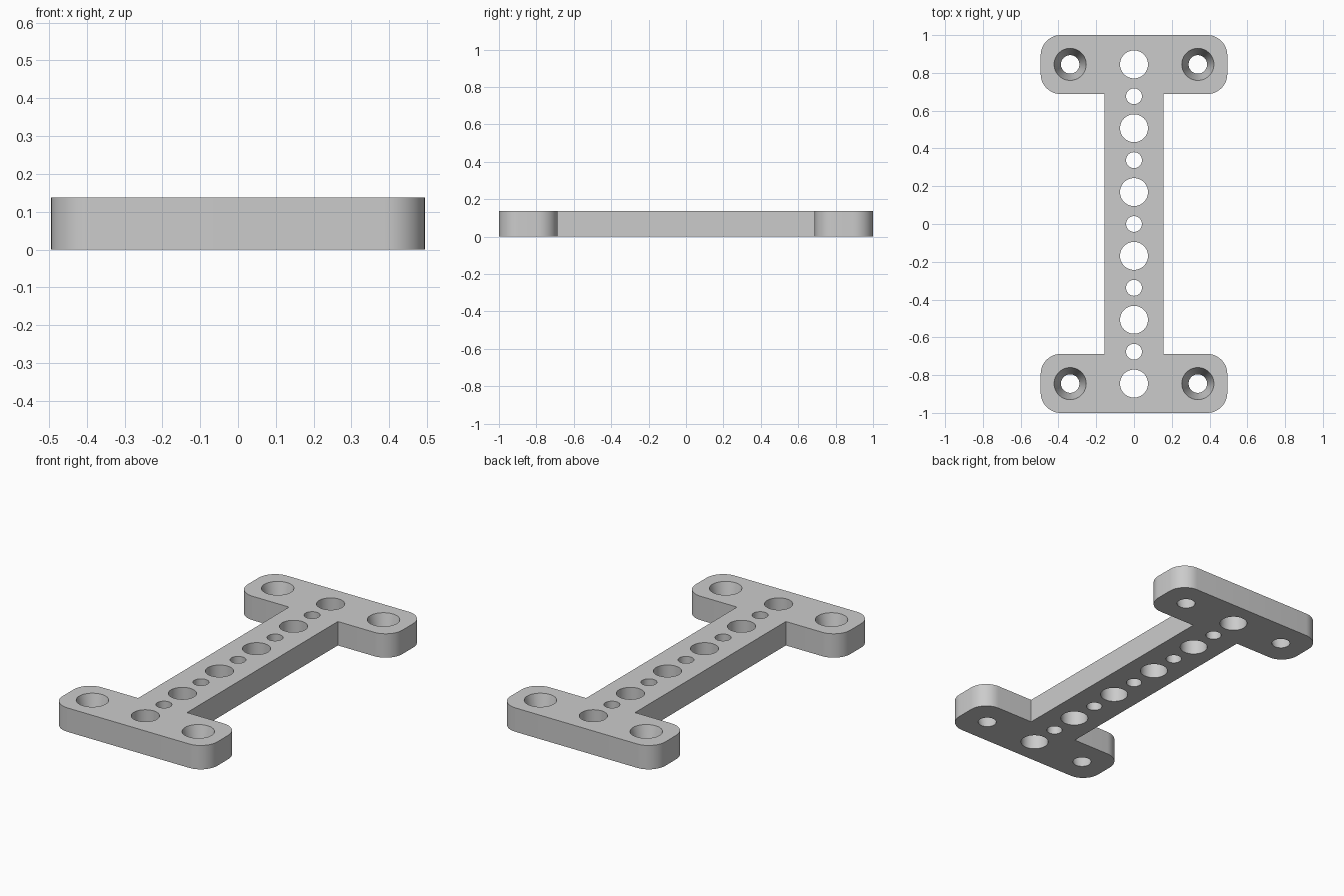
import bpy, bmesh
from math import sin, cos, pi
from mathutils import Matrix

cube = bpy.data.objects.get("Cube")
if cube:
    bpy.data.objects.remove(cube, do_unlink=True)

HALF_X, HALF_Y, THICK = 0.494, 1.0, 0.138
WEB, BAR_IN, CORNER = 0.156, 0.688, 0.106
PITCH = 0.169          # spacing of the hole pattern
OVER = 0.02            # how far cutters stick out of the plate


def link(name, bm):
    mesh = bpy.data.meshes.new(name)
    bm.to_mesh(mesh)
    bm.free()
    obj = bpy.data.objects.new(name, mesh)
    bpy.context.collection.objects.link(obj)
    return obj


def arc(cx, cy, start, steps=12):
    return [(cx + CORNER * cos(start + i * pi / 2 / steps),
             cy + CORNER * sin(start + i * pi / 2 / steps)) for i in range(steps + 1)]


# I-shaped plate outline: right-hand side from the middle of the web, then mirrored
cx = HALF_X - CORNER
upper = [(WEB, BAR_IN)] + arc(cx, BAR_IN + CORNER, -pi / 2) + arc(cx, HALF_Y - CORNER, 0)
right = [(x, -y) for x, y in reversed(upper)] + upper
outline = right + [(-x, y) for x, y in reversed(right)]

bm = bmesh.new()
base = bm.faces.new([bm.verts.new((x, y, 0)) for x, y in outline])
top = bmesh.ops.extrude_face_region(bm, geom=[base])["geom"]
bmesh.ops.translate(bm, verts=[g for g in top if isinstance(g, bmesh.types.BMVert)],
                    vec=(0, 0, THICK))
bmesh.ops.recalc_face_normals(bm, faces=bm.faces)
plate = link("connector_plate", bm)

# Hole cutters
bm = bmesh.new()


def hole(x, y, r_bottom, r_top):
    flare = (r_top - r_bottom) * OVER / THICK
    bmesh.ops.create_cone(bm, cap_ends=True, segments=48,
                          radius1=r_bottom - flare, radius2=r_top + flare,
                          depth=THICK + 2 * OVER,
                          matrix=Matrix.Translation((x, y, THICK / 2)))


# Alternating large and small holes along the web
for i in range(-5, 6):
    r = 0.074 if i % 2 else 0.042
    hole(0, i * PITCH, r, r)

# Tapered screw holes in the four ends
for sx in (-1, 1):
    for sy in (-1, 1):
        hole(sx * 2 * PITCH, sy * 5 * PITCH, 0.049, 0.085)
cutter = link("hole_cutter", bm)
cutter.hide_render = True

cut = plate.modifiers.new("holes", "BOOLEAN")
cut.operation = "DIFFERENCE"
cut.solver = "EXACT"
cut.object = cutter

bpy.ops.object.select_all(action="DESELECT")
plate.select_set(True)
bpy.context.view_layer.objects.active = plate
bpy.ops.object.modifier_apply(modifier=cut.name)
bpy.data.objects.remove(cutter, do_unlink=True)

# Single grey material
grey = bpy.data.materials.new("light_grey")
grey.use_nodes = True
colour = (0.6, 0.6, 0.6, 1)
grey.diffuse_color = colour
grey.node_tree.nodes["Principled BSDF"].inputs["Base Color"].default_value = colour
plate.data.materials.clear()
plate.data.materials.append(grey)

bpy.ops.object.shade_smooth_by_angle(angle=pi / 6)
